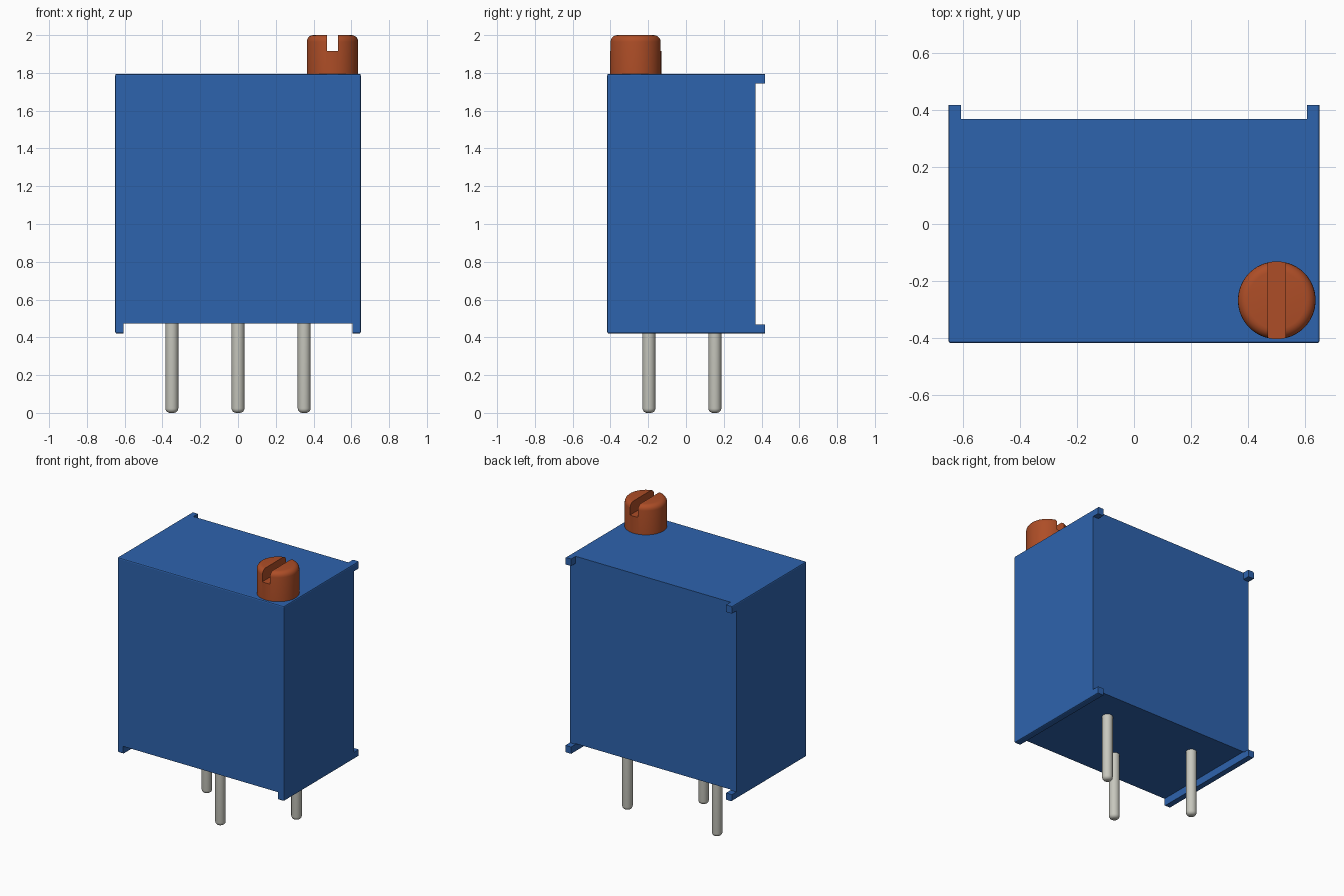
import bpy, bmesh, math
from mathutils import Matrix, Vector

cube = bpy.data.objects.get("Cube")
if cube:
    bpy.data.objects.remove(cube, do_unlink=True)


def material(name, rgb):
    m = bpy.data.materials.new(name)
    m.use_nodes = True
    m.diffuse_color = (*rgb, 1)
    m.node_tree.nodes["Principled BSDF"].inputs["Base Color"].default_value = (*rgb, 1)
    return m


BLUE = material("blue plastic", (0.027, 0.125, 0.42))
COPPER = material("copper orange", (0.42, 0.075, 0.02))
METAL = material("pale metal", (0.57, 0.57, 0.51))


def finish(bm, name, mat):
    mesh = bpy.data.meshes.new(name)
    bm.to_mesh(mesh)
    bm.free()
    mesh.materials.append(mat)
    ob = bpy.data.objects.new(name, mesh)
    bpy.context.collection.objects.link(ob)
    return ob


def activate(ob):
    bpy.ops.object.select_all(action='DESELECT')
    ob.select_set(True)
    bpy.context.view_layer.objects.active = ob


def box(name, lo, hi, mat, bevel=0):
    bm = bmesh.new()
    lo, hi = Vector(lo), Vector(hi)
    bmesh.ops.create_cube(bm, size=1, matrix=Matrix.Translation((lo + hi) / 2)
                          @ Matrix.Diagonal((*(hi - lo), 1)))
    if bevel:
        # soften every edge except those around the back face
        edges = [e for e in bm.edges if any(v.co.y < 0 for v in e.verts)]
        bmesh.ops.bevel(bm, geom=edges, offset=bevel, segments=2,
                        profile=0.5, affect='EDGES')
    return finish(bm, name, mat)


def rounded_cylinder(name, x, y, z0, z1, r, bevel, top, mat, sides):
    bm = bmesh.new()
    bmesh.ops.create_cone(bm, cap_ends=True, segments=sides, radius1=r, radius2=r,
                          depth=z1 - z0, matrix=Matrix.Translation((x, y, (z0 + z1) / 2)))
    end = z1 if top else z0
    rim = [e for e in bm.edges if all(abs(v.co.z - end) < 1e-4 for v in e.verts)]
    bmesh.ops.bevel(bm, geom=rim, offset=bevel, segments=5, profile=0.5, affect='EDGES')
    return finish(bm, name, mat)


def carve(ob, cuts, mat):
    for lo, hi in cuts:
        cutter = box("cutter", lo, hi, mat)
        cutter.hide_render = True
        mod = ob.modifiers.new("cut", 'BOOLEAN')
        mod.operation, mod.solver, mod.object = 'DIFFERENCE', 'EXACT', cutter
        activate(ob)
        bpy.ops.object.modifier_apply(modifier=mod.name)
        bpy.data.objects.remove(cutter, do_unlink=True)


def smooth(ob):
    activate(ob)
    bpy.ops.object.shade_smooth_by_angle(angle=math.radians(35))


# housing: bottom channel leaves side rails, back cuts leave four corner feet
housing = box("housing", (-0.65, -0.417, 0.42), (0.65, 0.417, 1.795), BLUE, 0.008)
carve(housing, [((-0.605, -1, 0), (0.605, 1, 0.473)),
                ((-0.605, 0.367, 0.1), (0.605, 1, 2.2)),
                ((-1, 0.367, 0.468), (1, 1, 1.745))], BLUE)

# adjustment screw with a straight slot
screw = rounded_cylinder("adjustment_screw", 0.5, -0.267, 1.78, 2.0, 0.136, 0.035,
                         True, COPPER, 64)
carve(screw, [((0.47, -1, 1.915), (0.53, 1, 2.2))], COPPER)
smooth(screw)

# three staggered pins
for side, x, y in (("left", 0.35, 0.153), ("middle", 0, -0.196), ("right", -0.35, 0.153)):
    smooth(rounded_cylinder(side + "_pin", x, y, 0, 0.49, 0.034, 0.024, False, METAL, 32))
